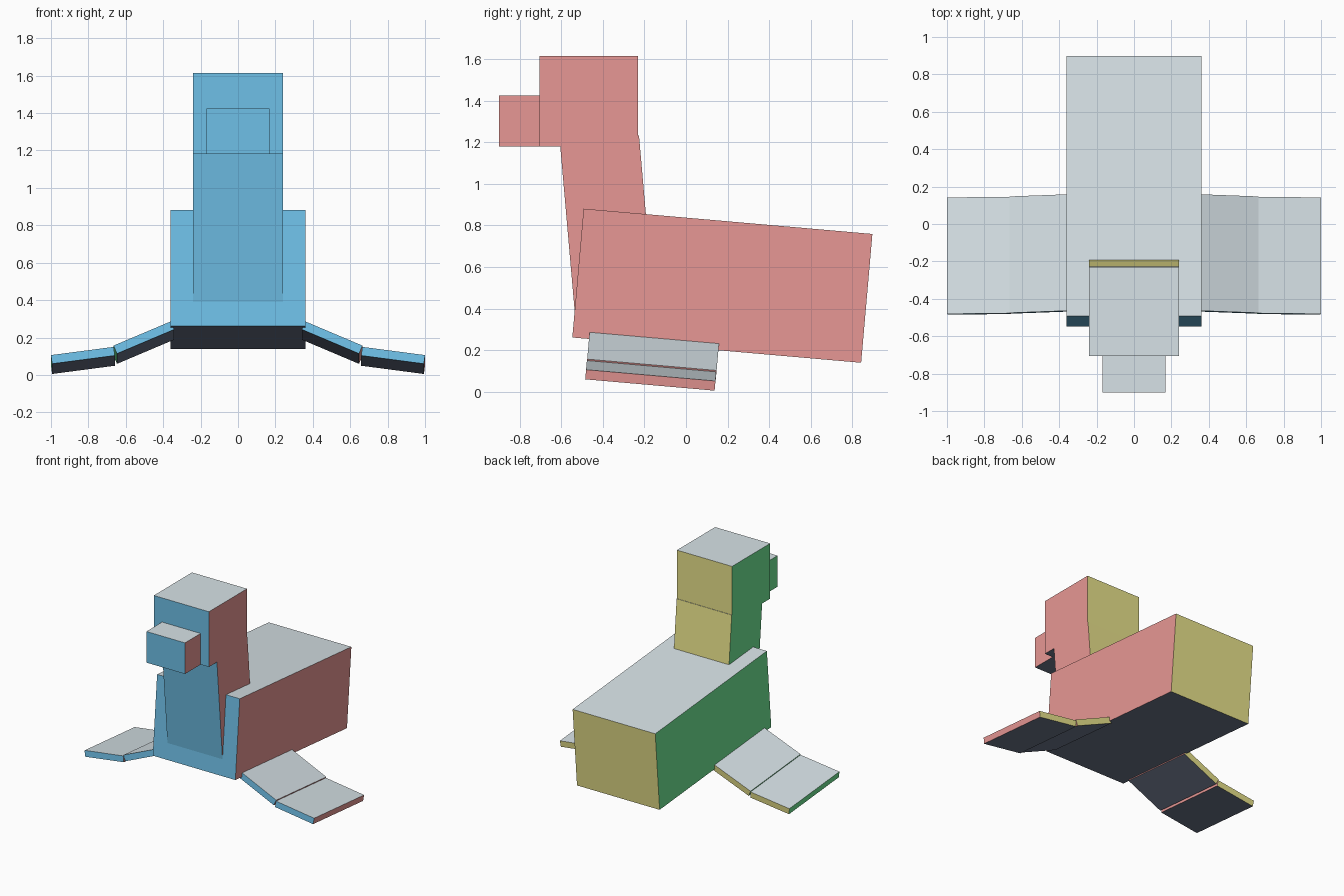
import bpy, bmesh
from math import radians
from mathutils import Matrix, Vector

if "Cube" in bpy.data.objects:
    bpy.data.objects.remove(bpy.data.objects["Cube"])


def linear(c):
    c /= 255
    return c / 12.92 if c <= 0.04045 else ((c + 0.055) / 1.055) ** 2.4


# One flat colour per facing direction
FACINGS = [
    ("red_right", (1, 0, 0), (255, 167, 164)),
    ("green_left", (-1, 0, 0), (123, 255, 163)),
    ("yellow_back", (0, 1, 0), (255, 248, 153)),
    ("blue_front", (0, -1, 0), (123, 212, 255)),
    ("pale_top", (0, 0, 1), (236, 248, 253)),
    ("slate_bottom", (0, 0, -1), (110, 120, 140)),
]
materials = []
for label, _, rgb in FACINGS:
    m = bpy.data.materials.new(label)
    m.diffuse_color = (*[linear(c) for c in rgb], 1)
    m.use_nodes = True
    m.node_tree.nodes["Principled BSDF"].inputs["Base Color"].default_value = m.diffuse_color
    materials.append(m)


def box(name, lo, hi, matrix=Matrix()):
    """Box between two local corners, placed by a matrix, coloured by facing."""
    lo, hi = Vector(lo), Vector(hi)
    bm = bmesh.new()
    bmesh.ops.create_cube(bm, size=1)
    for v in bm.verts:
        v.co = matrix @ Vector([lo[i] + (v.co[i] + 0.5) * (hi[i] - lo[i]) for i in range(3)])
    bmesh.ops.recalc_face_normals(bm, faces=bm.faces)
    bm.normal_update()
    for f in bm.faces:
        f.material_index = max(range(6), key=lambda i: f.normal.dot(Vector(FACINGS[i][1])))
    mesh = bpy.data.meshes.new(name)
    bm.to_mesh(mesh)
    bm.free()
    for m in materials:
        mesh.materials.append(m)
    obj = bpy.data.objects.new(name, mesh)
    bpy.context.collection.objects.link(obj)


def pitch(degrees):
    return Matrix.Rotation(radians(degrees), 4, 'X')


# Body, sloping down to the back
box("body", (-0.36, -0.6975, -0.311), (0.36, 0.6975, 0.311),
    Matrix.Translation((0, 0.175, 0.51)) @ pitch(-5))

# Neck, leaning forward out of the body
box("neck", (-0.24, 0, -0.83), (0.24, 0.382, 0.02),
    Matrix.Translation((0, -0.605, 1.18)) @ pitch(5))

# Head and snout
box("head", (-0.24, -0.705, 1.18), (0.24, -0.23, 1.615))
box("snout", (-0.168, -0.9, 1.18), (0.168, -0.705, 1.425))

# Flippers: two hinged slabs per side, each hung from its inner front top edge
SLABS = [
    ("inner_flipper", (0.36, -0.464, 0.286), 23, 0.332),
    ("outer_flipper", (0.665, -0.477, 0.15), 7.5, 0.338),
]
for side, sign in (("right", 1), ("left", -1)):
    for part, origin, droop, length in SLABS:
        place = (Matrix.Diagonal((sign, 1, 1, 1)) @ Matrix.Translation(origin)
                 @ pitch(-5) @ Matrix.Rotation(radians(droop), 4, 'Y'))
        box(f"{side}_{part}", (0, 0, -0.047), (length, 0.625, 0), place)
